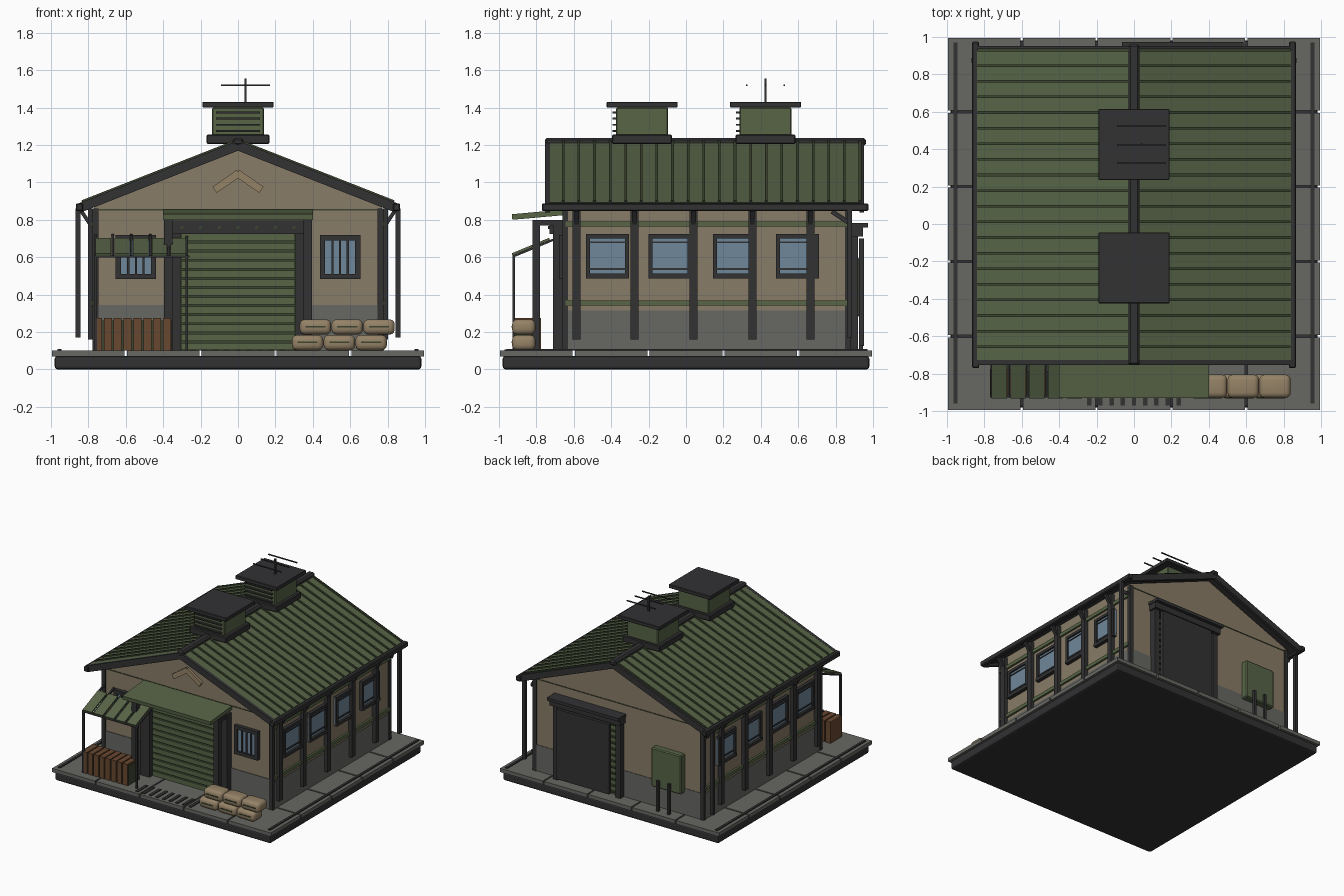
import bpy, bmesh, math
from mathutils import Matrix, Vector

cube = bpy.data.objects.get("Cube")
if cube:
    bpy.data.objects.remove(cube)


def material(name, r, g, b):
    m = bpy.data.materials.new(name)
    m.use_nodes = True
    m.diffuse_color = (r, g, b, 1)
    bsdf = m.node_tree.nodes["Principled BSDF"]
    bsdf.inputs["Base Color"].default_value = (r, g, b, 1)
    bsdf.inputs["Roughness"].default_value = 0.9
    return m


GREEN = material("olive green", .095, .128, .062)
MOSS = material("dark olive", .045, .06, .03)
TAN = material("tan plaster", .25, .20, .135)
GREY = material("concrete grey", .135, .14, .125)
DARK = material("dark steel", .032, .032, .034)
GLASS = material("blue glass", .16, .245, .33)
BROWN = material("brown wood", .14, .065, .03)
SAND = material("sand canvas", .30, .225, .135)


def finish(name, bm, mats, bevel=0, segments=1, mirror=False):
    bmesh.ops.recalc_face_normals(bm, faces=bm.faces)
    mesh = bpy.data.meshes.new(name)
    bm.to_mesh(mesh)
    bm.free()
    for m in mats:
        mesh.materials.append(m)
    ob = bpy.data.objects.new(name, mesh)
    bpy.context.collection.objects.link(ob)
    if mirror:
        ob.modifiers.new("mirror", 'MIRROR').use_mirror_merge = False
    if bevel:
        mod = ob.modifiers.new("bevel", 'BEVEL')
        mod.width, mod.segments = bevel, segments
    return ob


def boxes(name, spans, mat, **kw):
    """One object from boxes given as (x0, x1, y0, y1, z0, z1)."""
    bm = bmesh.new()
    for x0, x1, y0, y1, z0, z1 in spans:
        mid = Vector((x0 + x1, y0 + y1, z0 + z1)) / 2
        size = Matrix.Diagonal((x1 - x0, y1 - y0, z1 - z0, 1))
        bmesh.ops.create_cube(bm, size=1, matrix=Matrix.Translation(mid) @ size)
    return finish(name, bm, [mat], **kw)


def beams(name, lines, wide, high, mat, **kw):
    """Rectangular bars running from p to q."""
    bm = bmesh.new()
    for p, q in lines:
        p, q = Vector(p), Vector(q)
        d = q - p
        rot = d.to_track_quat('Y', 'Z').to_matrix().to_4x4()
        size = Matrix.Diagonal((wide, d.length, high, 1))
        bmesh.ops.create_cube(bm, size=1, matrix=Matrix.Translation((p + q) / 2) @ rot @ size)
    return finish(name, bm, [mat], **kw)


def prism(name, outline, y0, y1, mats, rule=None, **kw):
    """Outline in x and z, pulled along y."""
    bm = bmesh.new()
    face = bm.faces.new([bm.verts.new((x, y0, z)) for x, z in outline])
    out = bmesh.ops.extrude_face_region(bm, geom=[face])
    bmesh.ops.translate(bm, vec=(0, y1 - y0, 0), verts=[g for g in out["geom"] if isinstance(g, bmesh.types.BMVert)])
    bmesh.ops.recalc_face_normals(bm, faces=bm.faces)
    if rule:
        for f in bm.faces:
            f.material_index = rule(f.normal)
    return finish(name, bm, mats, **kw)


# Foundation, paving tiles and kerb strips
boxes("foundation", [(-.98, .98, -.98, .98, 0, .072)], DARK, bevel=.015, segments=2)
tiles = [-1 + .4 * i for i in range(5)]
boxes("paving", [(x + .006, x + .394, y + .006, y + .394, .07, .1) for x in tiles for y in tiles], GREY)
boxes("kerb_strip", [(.945, .965, -.96, .97, .1, .108)], DARK, mirror=True)
boxes("drain_grate", [(.06 * i - .012, .06 * i + .012, -.97, -.84, .1, .106) for i in range(-4, 5)], DARK)

# Walls with a grey painted foot
prism("walls", [(-.77, .1), (.77, .1), (.77, .875), (0, 1.185), (-.77, .875)], -.65, .87, [TAN])
boxes("wall_foot_side", [(.766, .774, -.65, .87, .1, .315)], GREY, mirror=True)
boxes("wall_foot_front", [(.39, .77, -.655, -.646, .1, .345)], GREY, mirror=True)
boxes("wall_foot_back", [(-.77, .77, .866, .874, .1, .315)], GREY)
boxes("gable_seam", [(-.77, .77, -.654, -.65, .85, .857), (-.77, .77, .87, .874, .85, .857)], MOSS)
boxes("corner_trim", [(.745, .778, -.66, -.63, .1, .86), (.745, .778, .85, .88, .1, .86)], DARK, mirror=True)
beams("gable_chevron", [((-.005, -.66, 1.05), (.125, -.66, .96))], .02, .04, SAND, mirror=True)

# Roof sheets, ribs, ridge and edge trims
SLOPE = .33 / .84
prism("roof_sheet", [(0, 1.222), (.84, .892), (.84, .862), (0, 1.192)], -.74, .95,
      [GREEN, DARK], lambda n: 0 if n.z > .1 else 1, mirror=True)
ribs = [-.74 + .0835 * i for i in range(1, 21)]
beams("roof_rib", [((.02, y, 1.216), (.835, y, .896)) for y in ribs], .014, .016, MOSS, mirror=True)
beams("rake_trim", [((0, y, 1.196), (.85, y, .862)) for y in (-.74, .94)], .026, .05, DARK, mirror=True)
boxes("ridge_cap", [(-.03, .03, -.755, .962, 1.195, 1.238)], DARK, bevel=.012)
boxes("gutter", [(.828, .866, -.77, .975, .846, .888)], DARK, bevel=.006, mirror=True)
boxes("downpipe", [(.842, .868, .86, .888, .17, .86)], DARK, mirror=True)
beams("eave_brace", [((.78, y, .76), (.84, y, .85)) for y in (-.585, -.275, .04, .355, .665)], .025, .02, DARK, mirror=True)
beams("corner_brace", [((.79, .78, .845), (.79, .87, .785))], .025, .025, DARK, mirror=True)

# Roof vents
for label, y in (("front", -.235), ("rear", .425)):
    boxes(label + "_vent_base", [(-.168, .168, y - .16, y + .16, 1.205, 1.256)], DARK, bevel=.006)
    boxes(label + "_vent_body", [(-.14, .14, y - .14, y + .14, 1.25, 1.4)], GREEN, bevel=.006)
    boxes(label + "_vent_cap", [(-.19, .19, y - .19, y + .19, 1.4, 1.431)], DARK, bevel=.004)
    boxes(label + "_vent_louvre", [(-.118, .118, y - .158, y - .138, z - .005, z + .005)
                                   for z in (1.275, 1.308, 1.341, 1.374)], DARK)

# Antenna
boxes("antenna", [(.034, .046, .419, .431, 1.43, 1.556)] +
      [(-.09, .17, y - .004, y + .004, 1.516, 1.524) for y in (.325, .425, .525)], DARK)

# Side posts, rails and windows
boxes("side_post", [(.77, .802, y - .022, y + .022, .16, .86) for y in (-.585, -.275, .04, .355, .665)], DARK, mirror=True)
boxes("side_rail", [(.77, .786, -.645, .865, z - .014, z + .014) for z in (.355, .777)], GREEN, mirror=True)
panes, frames = [], []
for y in (-.42, -.085, .26, .595):
    a, b = y - .115, y + .115
    panes.append((.765, .782, a, b, .49, .72))
    frames += [(.765, .795, a, a + .022, .487, .723), (.765, .795, b - .022, b, .487, .723),
               (.765, .795, a, b, .7, .723), (.765, .8, a, b, .487, .512),
               (.765, .788, a, b, .532, .542), (.765, .788, a, b, .676, .684)]
boxes("side_window_glass", panes, GLASS, mirror=True)
boxes("side_window_frame", frames, DARK, mirror=True)

# Front windows
boxes("front_window_glass", [(.45, .645, -.664, -.64, .49, .71)], GLASS, mirror=True)
boxes("front_window_frame", [(.438, .466, -.68, -.64, .483, .718), (.626, .654, -.68, -.64, .483, .718),
                             (.438, .654, -.68, -.64, .69, .718), (.438, .654, -.68, -.64, .483, .511)] +
      [(x - .006, x + .006, -.674, -.66, .5, .7) for x in (.505, .546, .587)], DARK, mirror=True)

# Front roller door, its frame and canopy
boxes("roller_back", [(-.31, .31, -.662, -.64, .1, .73)], MOSS)
boxes("roller_slat", [(-.305, .305, -.676, -.65, .104 + .0485 * i, .142 + .0485 * i) for i in range(13)], GREEN)
boxes("door_jamb", [(.308, .35, -.71, -.645, .1, .74)], DARK, mirror=True)
boxes("canopy_post", [(.35, .395, -.82, -.78, .1, .8), (.35, .395, -.71, -.645, .1, .8),
                      (.355, .39, -.82, -.65, .77, .8)], DARK, mirror=True)
boxes("door_lintel", [(-.35, .35, -.73, -.645, .725, .795)], DARK)
boxes("lintel_bolt", [(x - .008, x + .008, -.737, -.725, .752, .768) for x in [.1 * i for i in range(-3, 4)]], MOSS)
beams("door_canopy", [((0, -.93, .815), (0, -.65, .84))], .8, .03, GREEN)

# Slatted side awning on thin poles
strips = [-.72 + .1 * i for i in range(5)]
beams("awning_strip", [((x, -.93, .615), (x, -.73, .698)) for x in strips], .082, .012, GREEN)
beams("awning_rafter", [((x, -.925, .604), (x, -.65, .718)) for x in (-.76, -.67, -.57, -.47, -.37, -.275)], .014, .012, DARK)
boxes("awning_pole", [(x - .007, x + .007, -.927, -.913, .1, .61) for x in (-.76, -.275)] +
      [(-.77, -.26, -.928, -.914, .598, .61)], DARK)

# Wooden crates
boxes("crate_core", [(-.76, -.355, -.915, -.785, .1, .262)], MOSS)
planks = [-.77 + .0527 * i for i in range(8)]
boxes("crate_plank", [(x, x + .043, -.925, -.775, .1, .275) for x in planks], BROWN)

# Sandbags in two rows
bags = [(x + s + .17 * i, z) for x, s, z in ((.288, 0, .102), (.288, .042, .186)) for i, _ in enumerate("abc")]
sacks = boxes("sandbag", [(x, x + .168, -.93, -.805, z, z + .082) for x, z in bags], SAND, bevel=.028, segments=3)
for p in sacks.data.polygons:
    p.use_smooth = True
boxes("sandbag_seam", [(x + .03, x + .138, -.934, -.925, z + .038, z + .046) for x, z in bags], MOSS)

# Rear sliding door with track hood
boxes("rear_shutter", [(.0, .53, .86, .882, .1, .7)], GREEN)
boxes("rear_shutter_slat", [(.0, .53, .88, .9, .12 + .05 * i, .13 + .05 * i) for i in range(12)], MOSS)
boxes("rear_sliding_door", [(.035, .515, .925, .952, .125, .7)], DARK)
boxes("rear_door_post", [(x - .022, x + .022, .865, .92, .1, .72) for x in (-.025, .545)], DARK)
boxes("rear_door_hood", [(-.06, .58, .865, .945, .71, .762), (-.065, .585, .865, .972, .758, .782)], DARK)

# Utility cabinet and its pipes
boxes("utility_cabinet", [(-.6, -.33, .865, .925, .28, .6)], GREEN, bevel=.008)
boxes("cabinet_pipe", [(x - .01, x + .01, .926, .946, .1, .35) for x in (-.5, -.4)], DARK)
